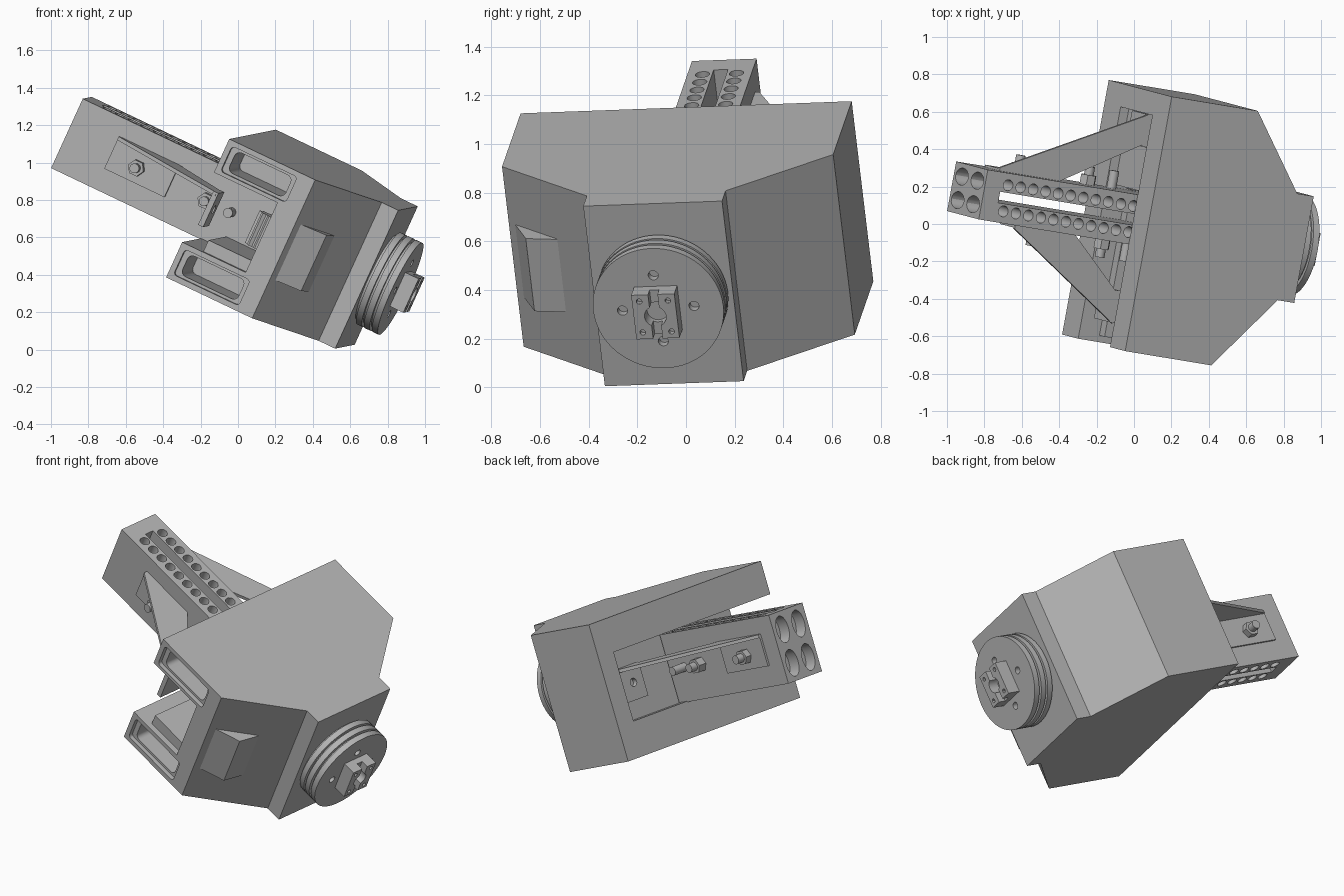
import bpy, bmesh, math
from mathutils import Matrix, Vector

old = bpy.data.objects.get("Cube")
if old:
    bpy.data.objects.remove(old, do_unlink=True)

# Tilted frame of the assembly: U along the arm, V across, W through the thickness
U = Vector((0.893, -0.148, -0.425)).normalized()
V = Vector((0.18, 0.983, 0.036))
V = (V - U * V.dot(U)).normalized()
W = U.cross(V)
FRAME = Matrix((U, V, W)).transposed().to_4x4()
MID_V, MID_W = 0.056, 0.665

grey = bpy.data.materials.new("plain_grey")
grey.use_nodes = True
grey.diffuse_color = (0.45, 0.45, 0.45, 1)
grey.node_tree.nodes["Principled BSDF"].inputs["Base Color"].default_value = (0.45, 0.45, 0.45, 1)
parts = []


def add_prism(bm, pts, axis, lo, hi):
    """Extrude a 2D outline along one local axis."""
    def place(p, h):
        c = list(p)
        c.insert(axis, h)
        return bm.verts.new(c)
    a = [place(p, lo) for p in pts]
    b = [place(p, hi) for p in pts]
    n = len(pts)
    faces = [bm.faces.new(a[::-1]), bm.faces.new(b)]
    for i in range(n):
        j = (i + 1) % n
        faces.append(bm.faces.new((a[i], a[j], b[j], b[i])))
    bmesh.ops.recalc_face_normals(bm, faces=faces)


def make(name, pieces, keep=True):
    """One object from a list of (outline, axis, lo, hi) pieces."""
    bm = bmesh.new()
    for piece in pieces:
        add_prism(bm, *piece)
    me = bpy.data.meshes.new(name)
    bm.to_mesh(me)
    bm.free()
    ob = bpy.data.objects.new(name, me)
    bpy.context.collection.objects.link(ob)
    if keep:
        me.materials.append(grey)
        parts.append(ob)
    return ob


def rect(a0, a1, b0, b1):
    return [(a0, b0), (a1, b0), (a1, b1), (a0, b1)]


def box(u0, u1, v0, v1, w0, w1):
    return (rect(u0, u1, v0, v1), 2, w0, w1)


def oval(a, b, ra, rb=None, n=32):
    rb = rb or ra
    return [(a + ra * math.cos(2 * math.pi * i / n), b + rb * math.sin(2 * math.pi * i / n))
            for i in range(n)]


def round_rect(a0, a1, b0, b1, r):
    corners = [(a1 - r, b1 - r), (a0 + r, b1 - r), (a0 + r, b0 + r), (a1 - r, b0 + r)]
    return [(a + r * math.cos((q + s / 4) * math.pi / 2), b + r * math.sin((q + s / 4) * math.pi / 2))
            for q, (a, b) in enumerate(corners) for s in range(5)]


def cut(ob, pieces):
    cutter = make("cutter", pieces, keep=False)
    cutter.hide_render = True
    mod = ob.modifiers.new("cut", 'BOOLEAN')
    mod.operation, mod.solver, mod.object = 'DIFFERENCE', 'EXACT', cutter
    bpy.context.view_layer.objects.active = ob
    bpy.ops.object.modifier_apply(modifier=mod.name)
    bpy.data.objects.remove(cutter, do_unlink=True)


# Housing: faceted body, with a slot at the rear and pockets in the open side
half = [(-0.42, 0.692), (0.095, 0.692), (0.412, 0.29), (0.511, 0.29)]
outline = [(u, MID_V + v) for u, v in half] + [(u, MID_V - v) for u, v in reversed(half)]
housing = make("housing", [(outline, 2, 0.255, 1.073)])
cut(housing, [box(-0.5, -0.04, -0.7, 0.21, 0.463, 0.875)])
cut(housing, [box(-0.5, -0.37, 0.15, 0.625, 0.463, 0.875)])
for w0, w1 in ((0.91, 1.03), (0.30, 0.42)):
    cut(housing, [(round_rect(-0.39, 0.0, w0 - 0.015, w1 + 0.015, 0.02), 1, -0.7, -0.61)])
    cut(housing, [(round_rect(-0.36, -0.025, w0, w1, 0.03), 1, -0.65, -0.3)])

# Parts inside the side opening
make("cavity_floor", [box(-0.30, -0.04, -0.6, 0.2, 0.46, 0.53)])
teeth = [(-0.09 + r * math.cos(i * math.pi / 16), -0.3 + r * math.sin(i * math.pi / 16))
         for i in range(32) for r in [0.07 if i % 4 < 2 else 0.055]]
make("drive_pinion", [(teeth, 2, 0.57, 0.76)])

# Wedge-shaped hood on the slanted front face
make("side_hood", [([(0.12, -0.605), (0.26, -0.54), (0.28, -0.405), (0.2, -0.48)], 2, 0.49, 0.82)])

# Arm: long beam with a central slot, rows of oval pockets and end pockets
arm = make("arm", [box(-1.315, -0.1, -0.077, 0.193, 0.458, 0.868)])
cut(arm, [box(-1.22, -0.16, 0.028, 0.088, 0.4, 0.95)])
holes = []
for side in (-1, 1):
    for i in range(14):
        shape = oval(-1.18 + 0.075 * i, 0.058 + 0.071 * side, 0.028, 0.03, 16)
        holes += [(shape, 2, 0.74, 0.95), (shape, 2, 0.4, 0.58)]
    for level in (-1, 1):
        holes.append((oval(0.058 + 0.064 * side, 0.663 + 0.1 * level, 0.046, 0.08, 20), 0, -1.4, -1.235))
cut(arm, holes)

# Brackets: pad on the arm, sloping web and flange on the housing
for side, name, start in ((1, "left", -1.2), (-1, "right", -1.05)):
    def across(d):
        return MID_V + side * d

    near, far = sorted((across(0.13), across(0.15)))
    make(name + "_bracket_pad", [box(start, start + 0.36, near, far, 0.58, 0.77)])
    web = [(start, across(0.135)), (start, across(0.155)), (-0.38, across(0.57)),
           (-0.38, across(0.41)), (start + 0.36, across(0.135))]
    make(name + "_bracket_web", [(web, 2, 0.75, 0.77)])
    near, far = sorted((across(0.39), across(0.565)))
    flange = make(name + "_bracket_flange", [box(-0.40, -0.37, near, far, 0.57, 0.77)])
    cut(flange, [(oval(across(0.47), 0.67, 0.024), 0, -0.5, -0.3)])

    # Fasteners through the arm sides
    for i, offset in enumerate((0.16, 0.575, 0.72)):
        u = start + offset
        lo, hi = sorted((across(0.12), across(0.235)))
        make(f"{name}_bolt_{i + 1}", [(oval(u, 0.66, 0.026, n=20), 1, lo, hi)])
        if i < 2:
            lo, hi = sorted((across(0.137), across(0.19)))
            make(f"{name}_nut_{i + 1}", [(oval(u, 0.66, 0.045, n=6), 1, lo, hi)])

# Wheel: rims separated by grooves, with four bolt holes
wheel = make("wheel_face", [(oval(MID_V, MID_W, 0.272, n=64), 0, 0.62, 0.655)])
cut(wheel, [(oval(MID_V + 0.15 * math.cos(a), MID_W + 0.15 * math.sin(a), 0.021, n=20), 0, 0.6, 0.7)
            for a in (i * math.pi / 2 + 0.03 for i in range(4))])
make("wheel_core", [(oval(MID_V, MID_W, 0.25, n=64), 0, 0.5, 0.622)])
for i in range(2):
    u = 0.525 + 0.047 * i
    make(f"wheel_rim_{i + 1}", [(oval(MID_V, MID_W, 0.272, n=64), 0, u, u + 0.034)])

# Coupling block with crossed slots and a centre hole
hub = make("coupling_block", [(rect(MID_V - 0.09, MID_V + 0.09, MID_W - 0.1, MID_W + 0.1), 0, 0.65, 0.735)])
cut(hub, [(rect(MID_V - 0.02, MID_V + 0.02, 0.4, 0.9), 0, 0.69, 0.8)])
cut(hub, [(oval(MID_V, MID_W, 0.045), 0, 0.67, 0.8)])
cut(hub, [(oval(MID_V + s * 0.06, MID_W + t * 0.07, 0.012, n=12), 0, 0.71, 0.8)
          for s in (-1, 1) for t in (-1, 1)])

# Tilt everything into place and shade round parts smoothly
bpy.ops.object.select_all(action='DESELECT')
for ob in parts:
    ob.data.transform(FRAME)
    ob.select_set(True)
bpy.context.view_layer.objects.active = parts[0]
bpy.ops.object.shade_smooth_by_angle(angle=math.radians(30))
